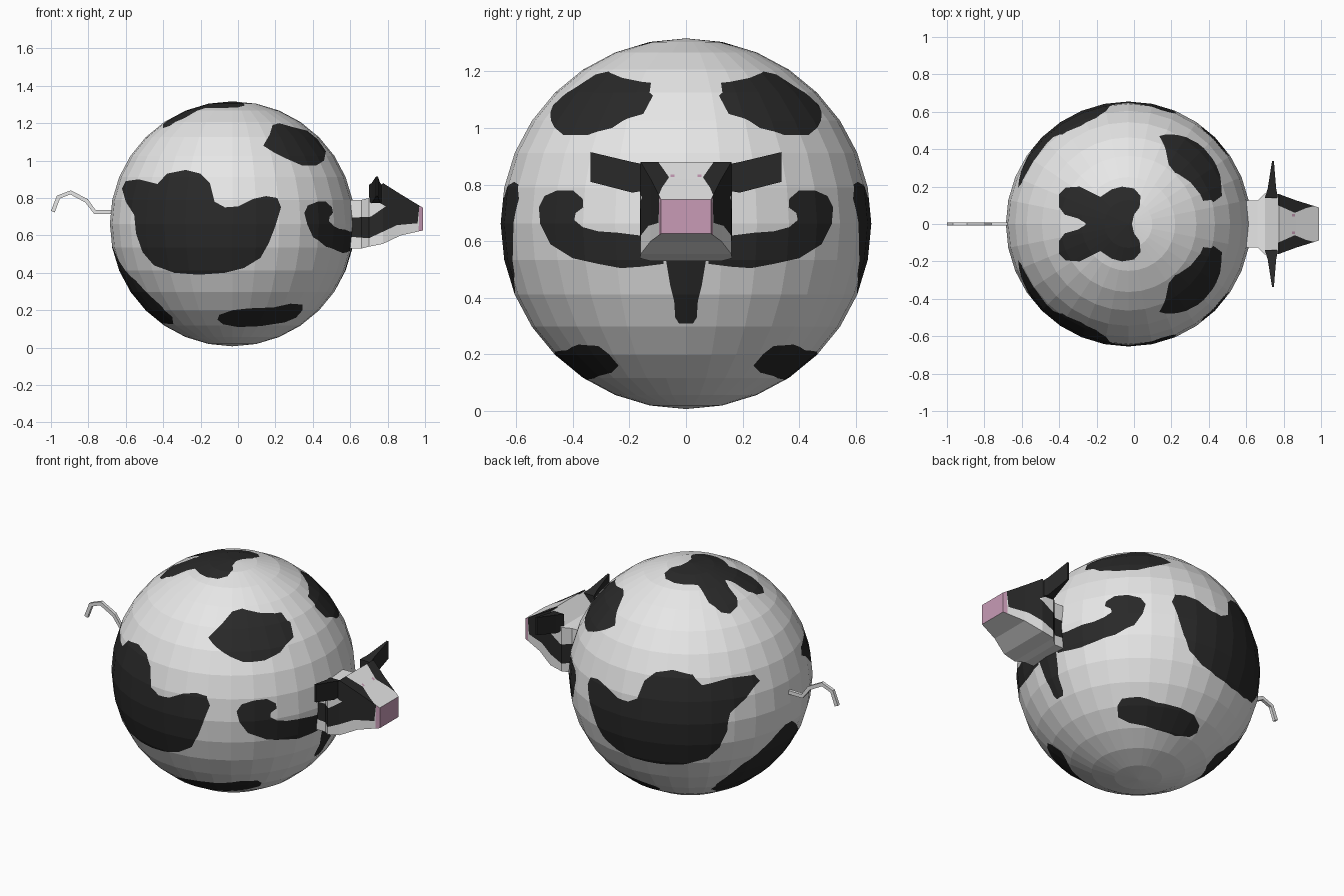
import bpy, bmesh, math
from mathutils import Vector, Matrix

if "Cube" in bpy.data.objects:
    bpy.data.objects.remove(bpy.data.objects["Cube"])


def material(name, col):
    m = bpy.data.materials.new(name)
    m.diffuse_color = (*col, 1)
    m.use_nodes = True
    m.node_tree.nodes["Principled BSDF"].inputs["Base Color"].default_value = m.diffuse_color
    return m


MATS = [material("white hide", (0.83, 0.83, 0.83)),
        material("black patch", (0.022, 0.022, 0.022)),
        material("pink snout", (0.58, 0.33, 0.47))]


def finish(bm, name):
    me = bpy.data.meshes.new(name)
    bm.to_mesh(me)
    bm.free()
    for m in MATS:
        me.materials.append(m)
    ob = bpy.data.objects.new(name, me)
    bpy.context.collection.objects.link(ob)
    return ob


def paint(bm, outline, u, v, facing, mat=1):
    """Cut a flat outline (axes u, v) into the faces that pass 'facing', colour the inside."""
    w = 3 - u - v
    n = len(outline)
    for i in range(n):
        p, q = outline[i], outline[(i + 1) % n]
        lo = [min(p[k], q[k]) for k in (0, 1)]
        hi = [max(p[k], q[k]) for k in (0, 1)]
        no, co = Vector((0, 0, 0)), Vector((0, 0, 0))
        no[u], no[v] = q[1] - p[1], p[0] - q[0]
        co[u], co[v] = p
        bm.normal_update()
        faces = []
        for f in bm.faces:
            if not facing(f.normal):
                continue
            us = [x.co[u] for x in f.verts]
            vs = [x.co[v] for x in f.verts]
            if max(us) >= lo[0] and min(us) <= hi[0] and max(vs) >= lo[1] and min(vs) <= hi[1]:
                faces.append(f)
        geom = list({e for f in faces for e in f.edges}) + list({x for f in faces for x in f.verts})
        bmesh.ops.bisect_plane(bm, geom=geom + faces, dist=1e-5, plane_co=co, plane_no=no.normalized())
    bm.normal_update()
    for f in bm.faces:
        if facing(f.normal):
            c = f.calc_center_median()
            a, b, inside = c[u], c[v], False
            for i in range(n):
                (x1, y1), (x2, y2) = outline[i], outline[(i + 1) % n]
                if (y1 > b) != (y2 > b) and a < (x2 - x1) * (b - y1) / (y2 - y1) + x1:
                    inside = not inside
            if inside:
                f.material_index = mat


def flip(pts, k):
    return [tuple(-c if i == k else c for i, c in enumerate(p)) for p in pts]


def whole(half, k):
    return half + flip(half, k)[::-1]


side = lambda n: abs(n.y) > 0.1
ahead = lambda n: n.x > 0.1
behind = lambda n: n.x < -0.1
above = lambda n: n.z > 0.3

# Round body
bm = bmesh.new()
bmesh.ops.create_uvsphere(bm, u_segments=32, v_segments=16, radius=0.655,
                          matrix=Matrix.Translation((-0.03, 0, 0.662)))
# flank, belly and shoulder patches, same on both sides (x, z)
paint(bm, [(-.62, .85), (-.60, .89), (-.53, .90), (-.43, .875), (-.38, .93), (-.28, .95), (-.20, .93),
           (-.15, .88), (-.125, .78), (-.07, .75), (0, .755), (.08, .795), (.15, .81), (.21, .80),
           (.23, .75), (.20, .65), (.165, .56), (.12, .48), (.03, .425), (-.07, .40), (-.21, .39),
           (-.34, .40), (-.45, .44), (-.51, .51), (-.545, .61), (-.555, .71), (-.60, .78)], 0, 2, side)
paint(bm, [(-.11, .15), (-.10, .175), (-.03, .20), (.06, .21), (.19, .215), (.28, .235), (.345, .23),
           (.345, .20), (.31, .16), (.25, .135), (.12, .115), (0, .11), (-.08, .125)], 0, 2, side)
paint(bm, [(.135, 1.08), (.17, 1.14), (.185, 1.19), (.22, 1.20), (.29, 1.18), (.37, 1.16), (.425, 1.115),
           (.47, 1.05), (.46, 1.0), (.42, .975), (.34, .975), (.26, 1.01), (.19, 1.045)], 0, 2, side)
# cheek patches (y, z)
cheek = [(.08, .52), (.16, .51), (.23, .505), (.31, .52), (.40, .54), (.48, .59), (.515, .66), (.52, .72),
         (.50, .76), (.455, .78), (.40, .78), (.365, .75), (.363, .72), (.39, .70), (.395, .675),
         (.365, .65), (.31, .635), (.24, .63), (.16, .62), (.08, .62)]
for pts in (cheek, flip(cheek, 0)):
    paint(bm, pts, 1, 2, ahead)
# chest, rump and back patches
paint(bm, whole([(.07, .58), (.07, .53), (.055, .44), (.042, .39), (.038, .33), (.025, .31)], 0), 1, 2, ahead)
paint(bm, whole([(.03, .54), (.09, .50), (.18, .42), (.25, .36), (.29, .29), (.295, .22), (.27, .165),
                 (.2, .125), (.1, .13)], 0), 1, 2, behind)
paint(bm, whole([(-.26, .005), (-.30, .03), (-.37, .05), (-.40, .09), (-.40, .16), (-.365, .195), (-.29, .20),
                 (-.24, .175), (-.18, .145), (-.12, .185), (-.065, .20), (0, .19), (.035, .15), (.03, .09),
                 (0, .05), (-.01, .005)], 1), 0, 1, above)
finish(bm, "body")


def loft(bm, rings):
    """Skin a row of equal-length rings and cap both ends."""
    rows = [[bm.verts.new(p) for p in r] for r in rings]
    n = len(rows[0])
    for a, b in zip(rows, rows[1:]):
        for i in range(n):
            bm.faces.new((a[i], a[(i + 1) % n], b[(i + 1) % n], b[i]))
    bm.faces.new(rows[0])
    bm.faces.new(rows[-1])
    bmesh.ops.recalc_face_normals(bm, faces=bm.faces)


# Neck and head: square sections (x, half width, bottom, top)
bm = bmesh.new()
loft(bm, [[(x, w, b), (x, w, t), (x, -w, t), (x, -w, b)] for x, w, b, t in
          [(.50, .125, .53, .79), (.66, .125, .53, .79), (.70, .163, .54, .80), (.775, .16, .555, .88),
           (.87, .125, .60, .82), (.99, .088, .627, .747)]])
bm.normal_update()
for f in bm.faces:
    if f.normal.x > 0.9:
        f.material_index = 2
cheeks = lambda n: abs(n.y) > 0.5
paint(bm, [(.50, .60), (.70, .585), (.85, .655), (.96, .665), (.97, .76), (.87, .83), (.77, .89),
           (.73, .79), (.79, .755), (.71, .70), (.50, .69)], 0, 2, cheeks)
paint(bm, [(.965, .60), (1.0, .60), (1.0, .78), (.97, .78)], 0, 2, cheeks, 2)
brow = [(.77, .10), (.86, .06), (.92, .085), (.96, .095), (.96, .2), (.77, .2)]
dot = [(.845, .041), (.86, .041), (.86, .054), (.845, .054)]
for s in (brow, flip(brow, 1)):
    paint(bm, s, 0, 1, above)
for s in (dot, flip(dot, 1)):
    paint(bm, s, 0, 1, above, 2)
finish(bm, "head")

# Ears: wedges thinning to the tip
for s, name in ((1, "ear_left"), (-1, "ear_right")):
    bm = bmesh.new()
    loft(bm, [[(a, s * y, b), (a, s * y, t), (c, s * y, t), (c, s * y, b)] for a, c, y, b, t in
              [(.70, .77, .14, .78, .87), (.715, .76, .19, .772, .88), (.738, .748, .337, .81, .915)]])
    for f in bm.faces:
        f.material_index = 1
    finish(bm, name)

# Curly tail: square bar along a path (x, z)
path = [Vector(p) for p in [(-.64, .725), (-.765, .725), (-.81, .785), (-.895, .83), (-.96, .805), (-.99, .727)]]
rings = []
for i, p in enumerate(path):
    d = (path[min(i + 1, 5)] - path[max(i - 1, 0)]).normalized()
    a, b = p + Vector((-d.y, d.x)) * .011, p - Vector((-d.y, d.x)) * .011
    rings.append([(a.x, .009, a.y), (b.x, .009, b.y), (b.x, -.009, b.y), (a.x, -.009, a.y)])
bm = bmesh.new()
loft(bm, rings)
finish(bm, "tail")
